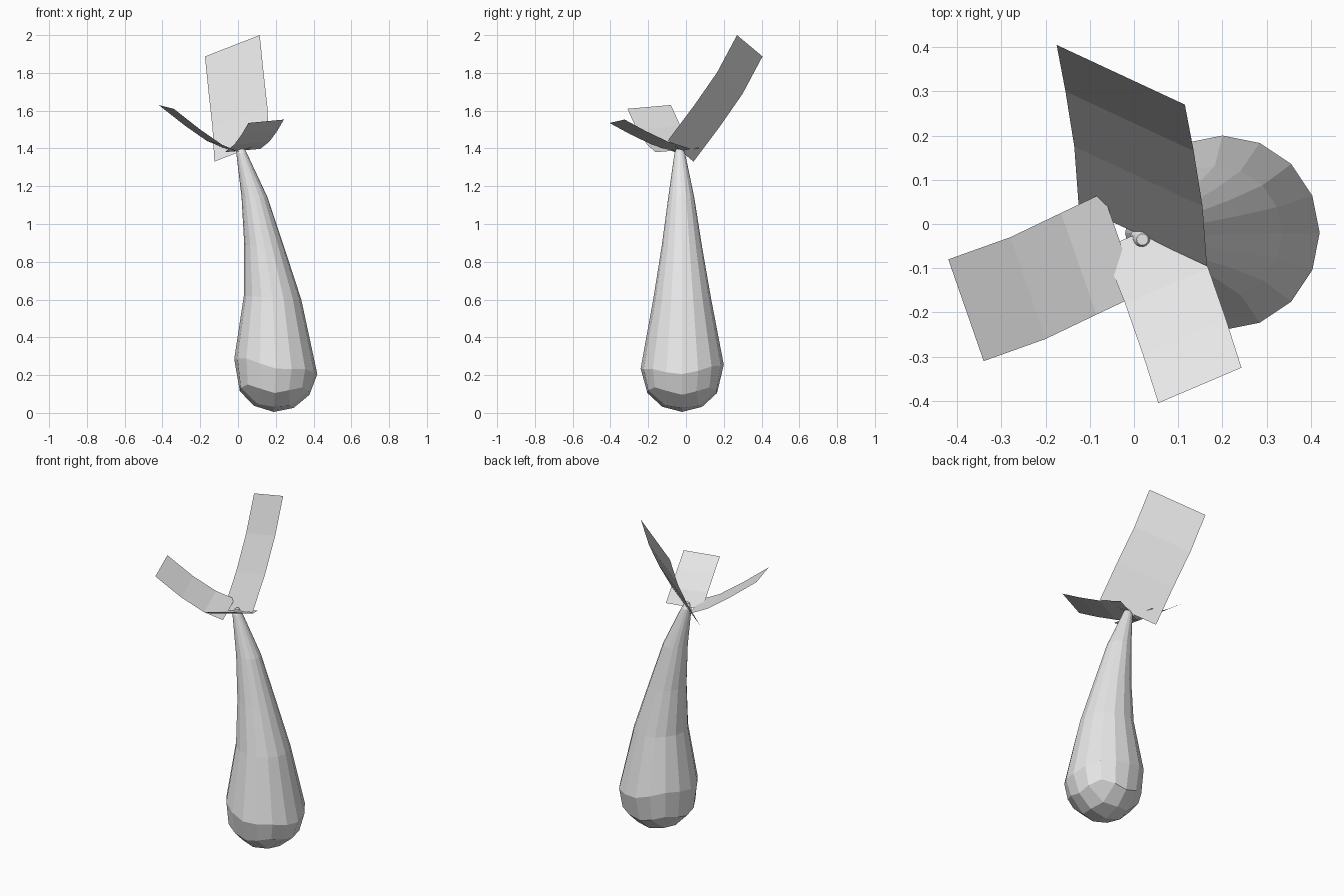
import bpy, bmesh, math
from mathutils import Vector, Matrix

cube = bpy.data.objects.get("Cube")
if cube:
    bpy.data.objects.remove(cube, do_unlink=True)

grey = bpy.data.materials.new("plain_grey")
grey.use_nodes = True
grey.diffuse_color = (0.8, 0.8, 0.8, 1)
grey.node_tree.nodes["Principled BSDF"].inputs["Base Color"].default_value = (0.8, 0.8, 0.8, 1)


def finish(bm, name):
    mesh = bpy.data.meshes.new(name)
    bm.to_mesh(mesh)
    bm.free()
    mesh.materials.append(grey)
    obj = bpy.data.objects.new(name, mesh)
    bpy.context.collection.objects.link(obj)
    return obj


def square_angle(u, v):
    """Angle of a square grid point when the square is rounded into a disc."""
    if u == 0 and v == 0:
        return 0.0
    if abs(u) >= abs(v):
        return math.pi / 4 * v / u + (math.pi if u < 0 else 0)
    return math.pi / 2 - math.pi / 4 * u / v + (math.pi if v < 0 else 0)


# Bulb: rounded 4 x 4 quad cap at the bottom, then 16-sided rings up the neck
SIDES = 16
bm = bmesh.new()
centre = Vector((0.2, -0.02, 0.225))
tilt = Matrix.Rotation(math.radians(3), 3, 'Y')
grid = {}
rim = [None] * SIDES
for i in range(-2, 3):
    for j in range(-2, 3):
        a = square_angle(i, j)
        m = max(abs(i), abs(j)) / 2
        polar = math.radians(m * (57 + 11 * math.sin(2 * a) ** 2))
        d = Vector((math.sin(polar) * math.cos(a), math.sin(polar) * math.sin(a), -math.cos(polar)))
        grid[i, j] = bm.verts.new(centre + tilt @ d * 0.22)
        if m == 1:
            rim[round(a / (2 * math.pi) * SIDES) % SIDES] = grid[i, j]
for i in range(-2, 2):
    for j in range(-2, 2):
        bm.faces.new([grid[i, j], grid[i, j + 1], grid[i + 1, j + 1], grid[i + 1, j]])

# Ring: centre x, y, z, radius, x slope, y slope, corner lift
RINGS = [
    (0.20, -0.02, 0.245, 0.22, -0.04, 0.01, 0.022),
    (0.183, -0.02, 0.61, 0.152, -0.01, 0, 0),
    (0.14, -0.022, 0.88, 0.107, -0.01, 0, 0),
    (0.088, -0.025, 1.14, 0.069, 0, 0, 0),
    (0.019, -0.033, 1.375, 0.028, 0, 0, 0),
    (0.019, -0.035, 1.405, 0.013, 0, 0, 0),
]
for x, y, z, r, sx, sy, lift in RINGS:
    ring = []
    for k in range(SIDES):
        a = 2 * math.pi * k / SIDES
        c, s = math.cos(a), math.sin(a)
        ring.append(bm.verts.new((x + r * c, y + r * s, z + sx * c + sy * s + lift * math.sin(2 * a) ** 2)))
    for k in range(SIDES):
        n = (k + 1) % SIDES
        bm.faces.new([rim[k], rim[n], ring[n], ring[k]])
    rim = ring
bm.faces.new(rim)
bmesh.ops.recalc_face_normals(bm, faces=bm.faces)
finish(bm, "bulb_body")


# Leaves: thin curved strips, one edge path swept across the width
def leaf(name, edge, across):
    bm = bmesh.new()
    rows = [(bm.verts.new(p), bm.verts.new(Vector(p) + Vector(across))) for p in edge]
    for (a, b), (c, d) in zip(rows, rows[1:]):
        bm.faces.new([a, b, d, c])
    return finish(bm, name)


leaf("back_leaf",
     [(-0.125, 0.04, 1.33), (-0.135, 0.175, 1.51), (-0.155, 0.3, 1.69), (-0.175, 0.405, 1.887)],
     (0.29, -0.135, 0.113))
leaf("front_leaf",
     [(0.055, -0.405, 1.535), (0.02, -0.295, 1.475), (-0.02, -0.18, 1.42), (-0.07, -0.055, 1.38)],
     (0.188, 0.08, 0.018))
leaf("right_leaf",
     [(0.01, -0.16, 1.38), (-0.085, -0.205, 1.42), (-0.2, -0.26, 1.50), (-0.34, -0.31, 1.61)],
     (-0.08, 0.23, 0.02))
